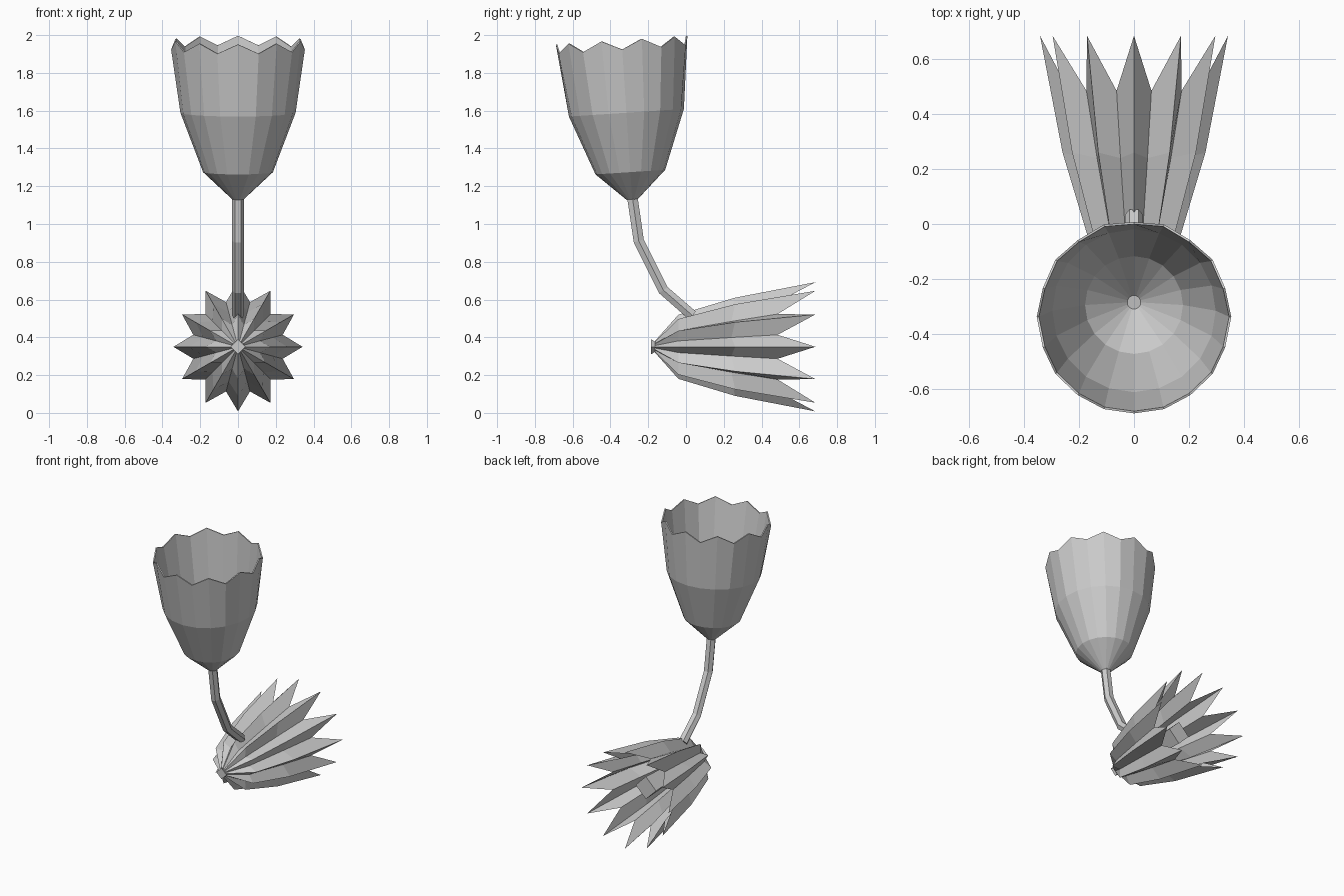
import bpy, bmesh, math
from mathutils import Vector, Matrix

if "Cube" in bpy.data.objects:
    bpy.data.objects.remove(bpy.data.objects["Cube"])

grey = bpy.data.materials.new("plain_grey")
grey.diffuse_color = (0.6, 0.6, 0.6, 1)
grey.use_nodes = True
grey.node_tree.nodes["Principled BSDF"].inputs["Base Color"].default_value = grey.diffuse_color


def loft(name, rings, cap_start=False, cap_end=False):
    """Skin a list of equal-length point rings with flat faces."""
    bm = bmesh.new()
    vr = [[bm.verts.new(p) for p in ring] for ring in rings]
    n = len(vr[0])
    for a, b in zip(vr, vr[1:]):
        for i in range(n):
            j = (i + 1) % n
            bm.faces.new((a[i], a[j], b[j], b[i]))
    if cap_start:
        bm.faces.new(vr[0][::-1])
    if cap_end:
        bm.faces.new(vr[-1])
    me = bpy.data.meshes.new(name)
    bm.to_mesh(me)
    bm.free()
    me.materials.append(grey)
    ob = bpy.data.objects.new(name, me)
    bpy.context.collection.objects.link(ob)
    return ob


def petals(count, profile, frame):
    """Pleated rings: each row is (tip radius, tip height, valley radius, valley height)."""
    rings = []
    for rt, ht, rv, hv in profile:
        ring = []
        for i in range(count * 2):
            a = math.pi / 2 + math.pi * i / count
            r, h = (rt, ht) if i % 2 == 0 else (rv, hv)
            ring.append(frame @ Vector((r * math.cos(a), r * math.sin(a), h)))
        rings.append(ring)
    return rings


def prism(sides, sections, frame):
    """Rings of a plain prism: rows of (radius, height)."""
    return [[frame @ Vector((r * math.cos(math.tau * i / sides),
                             r * math.sin(math.tau * i / sides), h))
             for i in range(sides)] for r, h in sections]


# Upright cup flower, leaning slightly to the front
cup_frame = Matrix.Translation((0, -0.285, 1.13)) @ Matrix.Rotation(math.radians(3.8), 4, 'X')
cup = loft("upright_cup", petals(10, [
    (0.03, 0.0, 0.03, 0.0),
    (0.185, 0.145, 0.185, 0.145),
    (0.305, 0.46, 0.305, 0.46),
    (0.349, 0.845, 0.354, 0.795)], cup_frame))
wall = cup.modifiers.new("wall", 'SOLIDIFY')
wall.thickness = 0.008
wall.offset = -1

# Bent stem joining the two flowers
path = [Vector(p) for p in ((0, -0.283, 1.135), (0, -0.25, 0.91), (0, -0.12, 0.65), (0, 0.035, 0.515))]
rings = []
for k, p in enumerate(path):
    d = (path[min(k + 1, 3)] - path[max(k - 1, 0)]).normalized()
    side = Vector((1, 0, 0))
    up = d.cross(side)
    rings.append([p + 0.032 * (math.cos(math.tau * i / 6) * side + math.sin(math.tau * i / 6) * up)
                  for i in range(6)])
loft("stem", rings, True, True)

# Lying star flower, opening to the back
lying = Matrix.Translation((0, 0, 0.35)) @ Matrix.Rotation(math.radians(-90), 4, 'X')
loft("lying_star_flower", petals(12, [
    (0.03, -0.165, 0.025, -0.165),
    (0.17, -0.04, 0.12, -0.04),
    (0.26, 0.26, 0.19, 0.24),
    (0.342, 0.685, 0.245, 0.485)], lying))

# Small knob at the closed end and the square core inside
loft("base_knob", prism(4, [(0.04, -0.185), (0.028, -0.165), (0.04, -0.14)], lying), True, True)
loft("inner_core", prism(4, [(0.05, -0.1), (0.08, 0.45)], lying), True, True)
